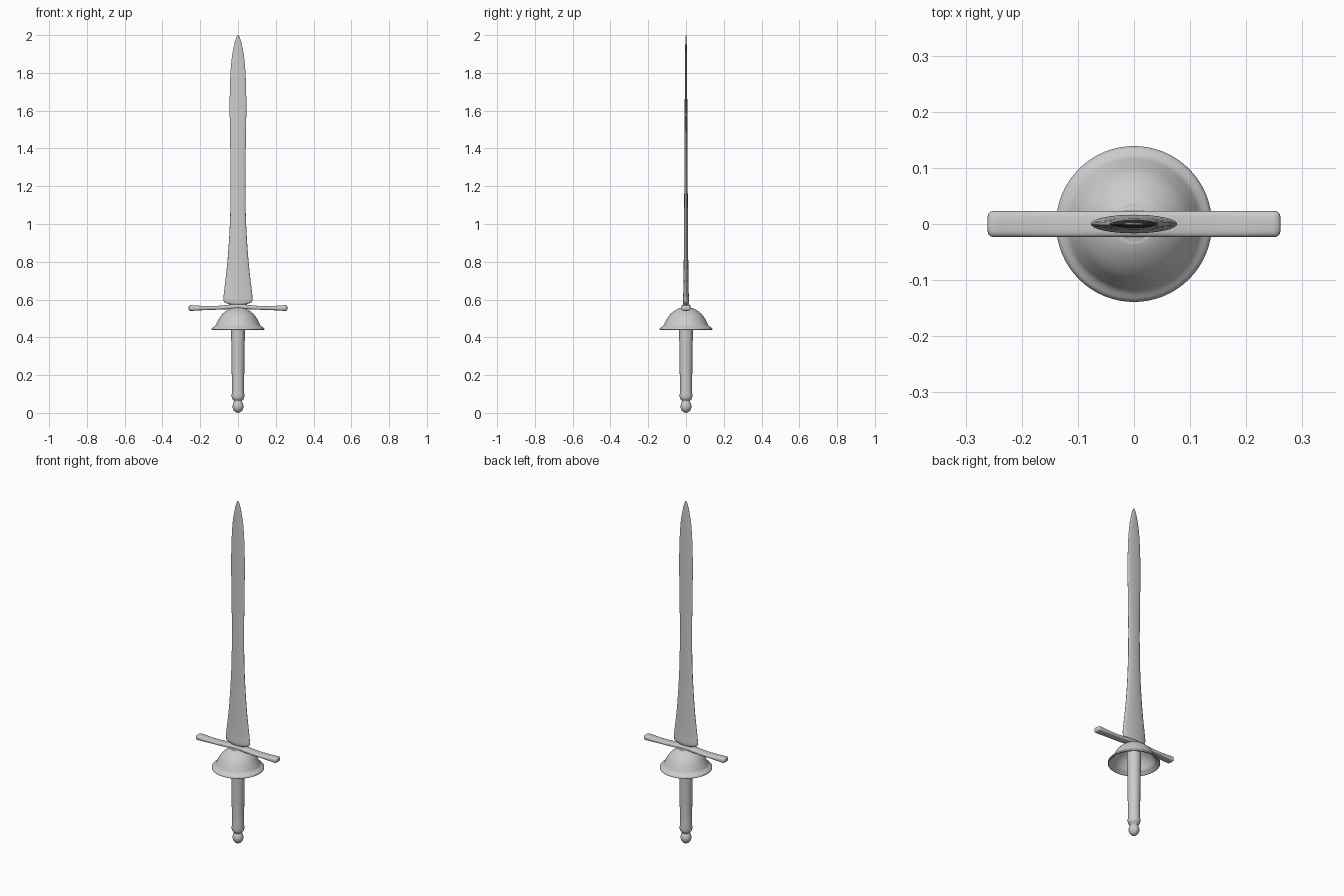
import bpy, bmesh, math

if "Cube" in bpy.data.objects:
    bpy.data.objects.remove(bpy.data.objects["Cube"])


def catmull(pts, steps):
    """Smoothly resample a list of equal-length tuples."""
    out = []
    for i in range(len(pts) - 1):
        p = [pts[max(0, min(len(pts) - 1, i + k))] for k in (-1, 0, 1, 2)]
        for s in range(steps):
            t = s / steps
            out.append(tuple(
                0.5 * (2 * b + (c - a) * t + (2 * a - 5 * b + 4 * c - d) * t * t
                       + (3 * b - a - 3 * c + d) * t ** 3)
                for a, b, c, d in zip(*p)))
    return out + [pts[-1]]


def loft(name, rings, angle=50):
    """Skin a list of equal-sized point rings and cap both ends."""
    bm = bmesh.new()
    loops = [[bm.verts.new(p) for p in ring] for ring in rings]
    n = len(loops[0])
    for a, b in zip(loops, loops[1:]):
        for i in range(n):
            j = (i + 1) % n
            bm.faces.new((a[i], a[j], b[j], b[i]))
    bm.faces.new(loops[0][::-1])
    bm.faces.new(loops[-1])
    bmesh.ops.recalc_face_normals(bm, faces=bm.faces)
    mesh = bpy.data.meshes.new(name)
    bm.to_mesh(mesh)
    bm.free()
    obj = bpy.data.objects.new(name, mesh)
    bpy.context.collection.objects.link(obj)
    bpy.ops.object.select_all(action='DESELECT')
    obj.select_set(True)
    bpy.context.view_layer.objects.active = obj
    bpy.ops.object.shade_smooth_by_angle(angle=math.radians(angle))
    return obj


def oval(a, b, n=32, power=1.0):
    """Oval outline; power below 1 squares it off."""
    pts = []
    for i in range(n):
        c, s = math.cos(math.tau * i / n), math.sin(math.tau * i / n)
        pts.append((math.copysign(abs(c) ** power, c) * a,
                    math.copysign(abs(s) ** power, s) * b))
    return pts


def lathe(name, profile, n=48):
    return loft(name, [[(x, y, z) for x, y in oval(r, r, n)] for r, z in profile])


# Blade: height, half width, half thickness
blade = catmull([(0.562, 0.03, 0.011), (0.577, 0.05, 0.014), (0.584, 0.070, 0.016),
                 (0.602, 0.077, 0.0165), (0.65, 0.073, 0.014), (0.8, 0.056, 0.012),
                 (1.0, 0.043, 0.0105), (1.2, 0.039, 0.009), (1.4, 0.041, 0.008),
                 (1.6, 0.044, 0.007), (1.75, 0.042, 0.006), (1.87, 0.034, 0.005),
                 (1.95, 0.020, 0.004), (1.985, 0.010, 0.003), (2.0, 0.001, 0.001)], 4)
loft("blade", [[(x, y, z) for x, y in oval(a, b)] for z, a, b in blade])

# Crossguard: x, centre height, half depth, half height
half = [(0.0, 0.562, 0.023, 0.012), (0.03, 0.562, 0.023, 0.012),
        (0.07, 0.559, 0.023, 0.011), (0.12, 0.556, 0.023, 0.010),
        (0.18, 0.555, 0.023, 0.011), (0.24, 0.555, 0.023, 0.0145),
        (0.252, 0.555, 0.023, 0.0145), (0.259, 0.555, 0.019, 0.011),
        (0.261, 0.555, 0.012, 0.006)]
arm = [(-x, z, b, h) for x, z, b, h in half[:0:-1]] + half
loft("crossguard", [[(x, y, z + dz) for y, dz in oval(b, h, 32, 0.6)]
                    for x, z, b, h in catmull(arm, 3)])

# Hollow bowl guard: outer skin, rolled rim, inner skin
outer = catmull([(0.001, 0.559), (0.03, 0.556), (0.06, 0.542), (0.09, 0.515),
                 (0.11, 0.481), (0.12, 0.463), (0.134, 0.452)], 4)
rim = [(0.139, 0.446), (0.139, 0.441), (0.136, 0.439), (0.131, 0.440)]
inner = catmull([(0.126, 0.447), (0.113, 0.458), (0.103, 0.477), (0.084, 0.507),
                 (0.055, 0.533), (0.03, 0.546), (0.001, 0.549)], 4)
lathe("bowl_guard", outer + rim + inner, 64)

# Grip with ball pommel
pommel = catmull([(0.001, 0.0), (0.014, 0.005), (0.025, 0.018), (0.029, 0.035),
                  (0.025, 0.052), (0.021, 0.061), (0.025, 0.068),
                  (0.032, 0.078), (0.034, 0.092)], 4)
lathe("grip", pommel + [(0.032, 0.11), (0.033, 0.2), (0.036, 0.4), (0.037, 0.46),
                        (0.037, 0.52), (0.036, 0.555), (0.001, 0.559)])
